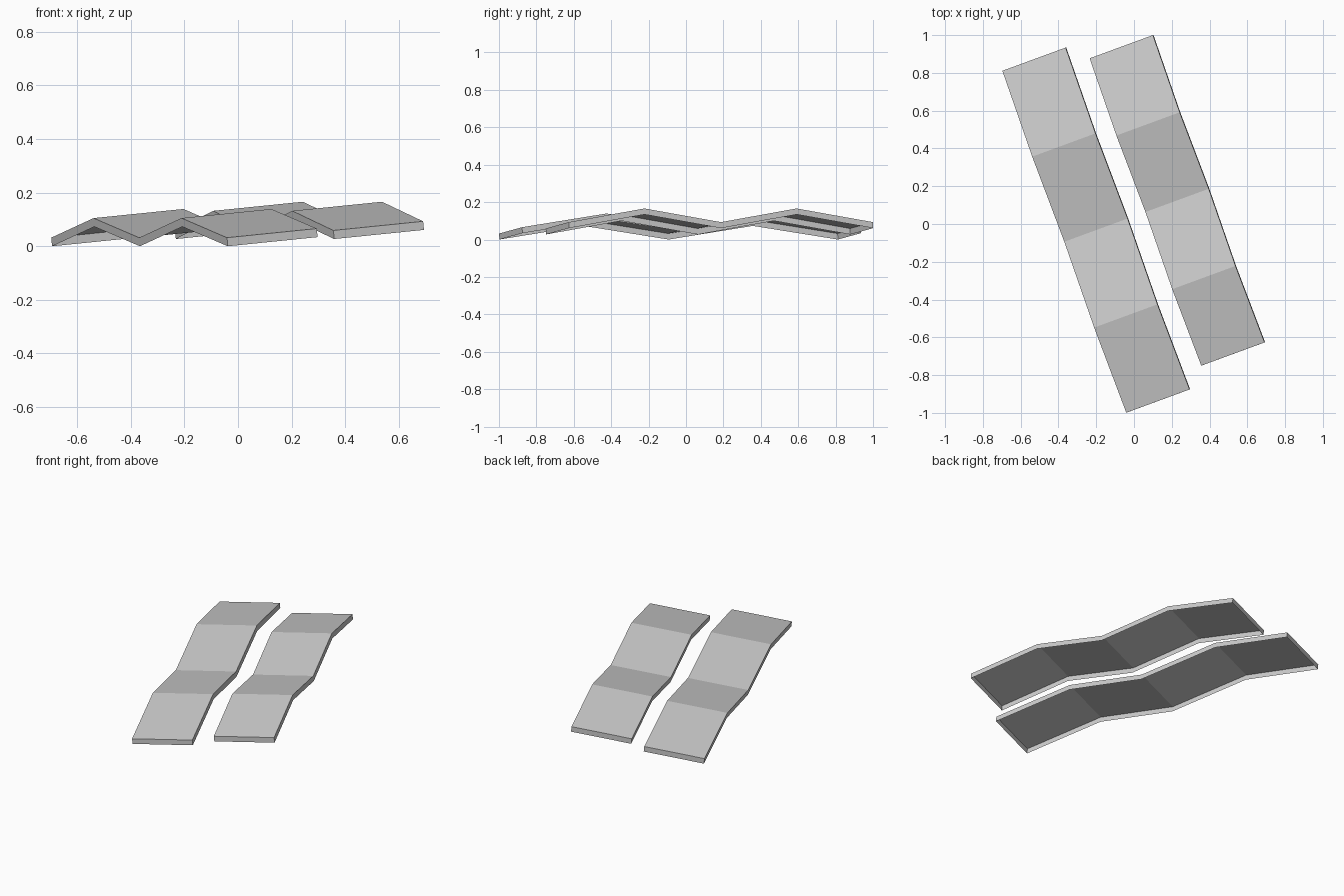
import bpy, bmesh
from mathutils import Vector

if "Cube" in bpy.data.objects:
    bpy.data.objects.remove(bpy.data.objects["Cube"])

ACROSS = Vector((0.335, 0.123, 0.034))    # width direction, slightly banked
DOWN = Vector((0.003, 0.001, -0.032))     # skirt depth, square to the bank
PEAK = Vector((-0.006, -0.002, 0.073))    # rise of each ridge


def zigzag_strip(name, start, end):
    """Folded sheet with a skirt all round and an open underside."""
    bm = bmesh.new()
    rows = []
    for i in range(5):
        p = start.lerp(end, i / 4) + (PEAK if i % 2 else Vector())
        rows.append([bm.verts.new(p), bm.verts.new(p + ACROSS)])
    # top panels
    for a, b in zip(rows, rows[1:]):
        bm.faces.new((a[0], b[0], b[1], a[1]))
    # skirt
    rim = [e for e in bm.edges if e.is_boundary]
    ext = bmesh.ops.extrude_edge_only(bm, edges=rim)
    low = [g for g in ext["geom"] if isinstance(g, bmesh.types.BMVert)]
    bmesh.ops.translate(bm, verts=low, vec=DOWN)
    bmesh.ops.recalc_face_normals(bm, faces=bm.faces)
    bm.normal_update()
    bm.faces.ensure_lookup_table()
    if bm.faces[0].normal.z < 0:
        bmesh.ops.reverse_faces(bm, faces=bm.faces)
    mesh = bpy.data.meshes.new(name)
    bm.to_mesh(mesh)
    bm.free()
    obj = bpy.data.objects.new(name, mesh)
    bpy.context.collection.objects.link(obj)


# long left strip and shorter, slightly raised right strip
zigzag_strip("left_strip", Vector((-0.697, 0.811, 0.032)), Vector((-0.041, -0.999, 0.032)))
zigzag_strip("right_strip", Vector((-0.235, 0.877, 0.059)), Vector((0.356, -0.75, 0.059)))
